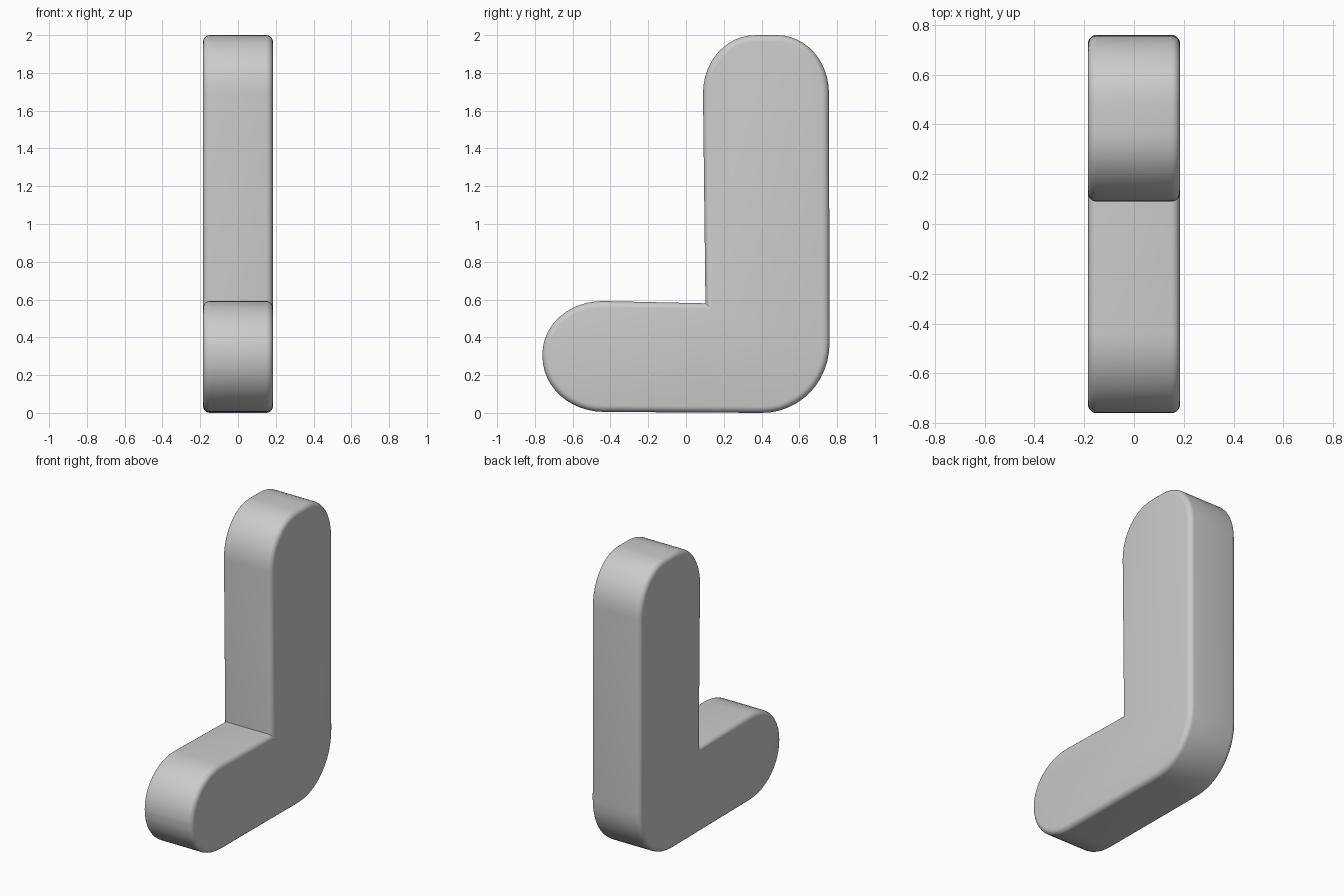
import bpy, bmesh
from mathutils import Vector

if "Cube" in bpy.data.objects:
    bpy.data.objects.remove(bpy.data.objects["Cube"])

HALF = 0.185   # half thickness
STEPS = 12     # segments per rounded corner


def corner(a, c, b):
    """Rounded corner from a to b, tangent to the sides meeting at c."""
    a, b, c = Vector(a), Vector(b), Vector(c)
    k = 0.56
    h1, h2 = a.lerp(c, k), b.lerp(c, k)
    pts = []
    for i in range(STEPS + 1):
        t = i / STEPS
        s = 1 - t
        pts.append(a * s**3 + h1 * 3 * s * s * t + h2 * 3 * s * t * t + b * t**3)
    return pts


# L-shaped side profile as (y, z)
profile = corner((0.40, 0.0), (0.76, 0.0), (0.76, 0.37))        # heel
profile += corner((0.757, 1.69), (0.757, 2.0), (0.48, 2.0))     # top back
profile += corner((0.37, 2.0), (0.09, 2.0), (0.09, 1.69))       # top front
profile += [Vector((0.103, 0.58))]                              # inner corner
profile += corner((-0.44, 0.592), (-0.76, 0.592), (-0.76, 0.31))  # toe top
profile += corner((-0.76, 0.30), (-0.76, 0.005), (-0.43, 0.005))  # toe bottom

# Extrude the profile across x
bm = bmesh.new()
face = bm.faces.new([bm.verts.new((-HALF, p.x, p.y)) for p in profile])
ext = bmesh.ops.extrude_face_region(bm, geom=[face], use_keep_orig=True)
verts = [g for g in ext["geom"] if isinstance(g, bmesh.types.BMVert)]
bmesh.ops.translate(bm, verts=verts, vec=(2 * HALF, 0, 0))
bmesh.ops.recalc_face_normals(bm, faces=bm.faces)

# Soften the rims of both flat sides
rims = [e for e in bm.edges if abs(e.verts[0].co.x - e.verts[1].co.x) < 1e-5]
bmesh.ops.bevel(bm, geom=rims, offset=0.035, offset_type='OFFSET', segments=5,
                profile=0.5, affect='EDGES', clamp_overlap=False)
bmesh.ops.recalc_face_normals(bm, faces=bm.faces)

mesh = bpy.data.meshes.new("l_shaped_block")
bm.to_mesh(mesh)
bm.free()
block = bpy.data.objects.new("l_shaped_block", mesh)
bpy.context.collection.objects.link(block)

bpy.context.view_layer.objects.active = block
block.select_set(True)
bpy.ops.object.shade_smooth_by_angle(angle=0.6)
